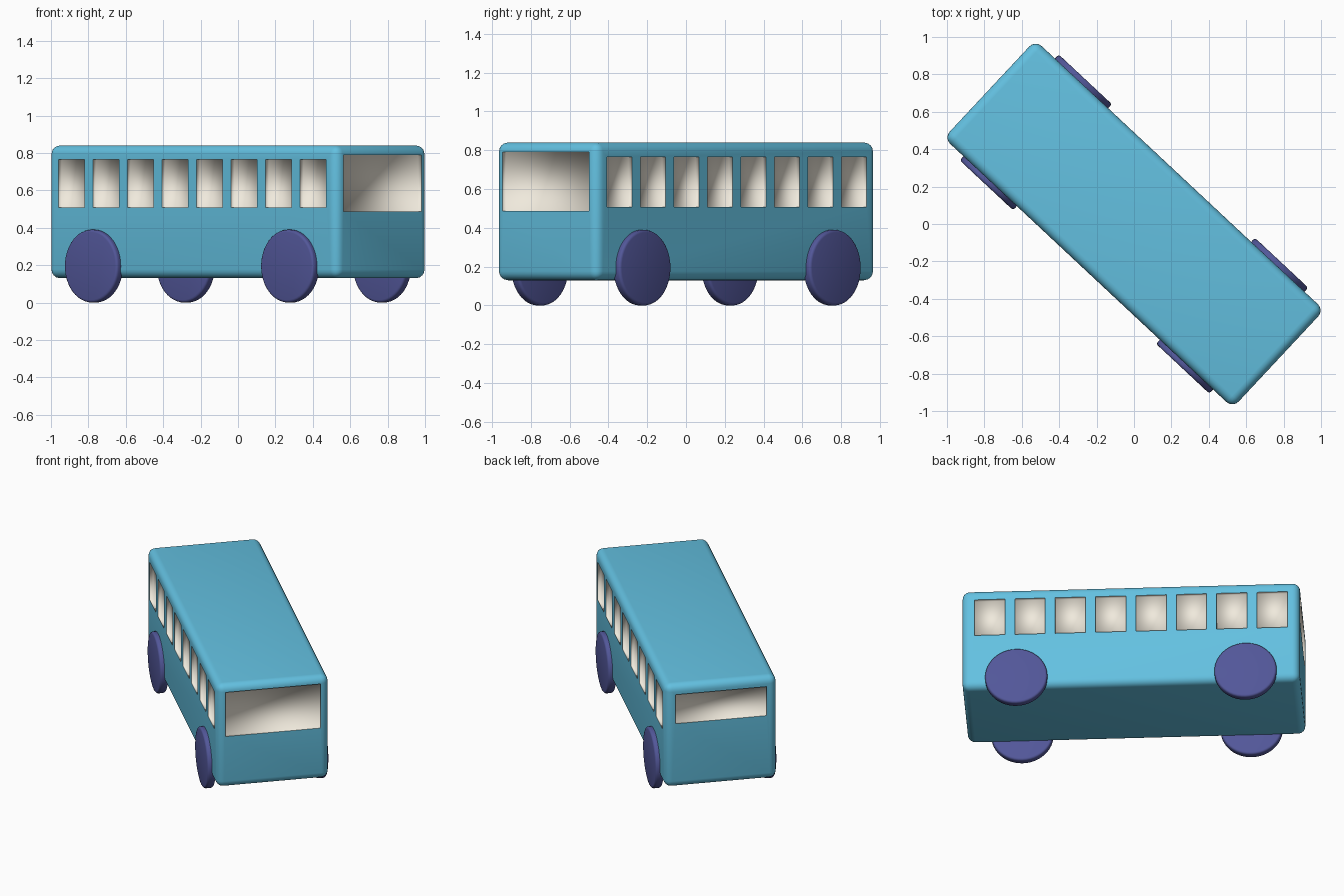
import bpy, bmesh, math
from mathutils import Matrix

if "Cube" in bpy.data.objects:
    bpy.data.objects.remove(bpy.data.objects["Cube"])

TURN = Matrix.Rotation(math.radians(-43.06), 4, 'Z')   # bus stands diagonally
HL, HW, Z0, Z1 = 1.057, 0.358, 0.13, 0.84              # body half sizes and heights
DEPTH = 0.025                                          # window recess


def material(name, rgb):
    m = bpy.data.materials.new(name)
    m.diffuse_color = (*rgb, 1)
    m.use_nodes = True
    m.node_tree.nodes["Principled BSDF"].inputs["Base Color"].default_value = m.diffuse_color
    return m


def make(name, bm, mats):
    me = bpy.data.meshes.new(name)
    bm.normal_update()
    bm.to_mesh(me)
    bm.free()
    ob = bpy.data.objects.new(name, me)
    bpy.context.collection.objects.link(ob)
    for m in mats:
        me.materials.append(m)
    return ob


def add_box(bm, lo, hi):
    size = [b - a for a, b in zip(lo, hi)]
    mid = [(a + b) / 2 for a, b in zip(lo, hi)]
    bmesh.ops.create_cube(bm, size=1, matrix=Matrix.Translation(mid) @ Matrix.Diagonal((*size, 1)))


blue = material("body_blue", (0.125, 0.53, 0.75))
cream = material("window_cream", (0.87, 0.82, 0.72))
navy = material("wheel_navy", (0.085, 0.095, 0.32))

# Rounded body
bm = bmesh.new()
add_box(bm, (-HL, -HW, Z0), (HL, HW, Z1))
bmesh.ops.bevel(bm, geom=bm.edges[:], offset=0.047, segments=5, profile=0.5, affect='EDGES')
body = make("bus_body", bm, [blue, cream])

# Window recess cutters: eight per side, windscreen, smaller rear window
bm = bmesh.new()
for side in (-1, 1):
    y = sorted((side * (HW - DEPTH), side * (HW + 0.1)))
    for i in range(8):
        x = (i - 3.5) * 0.2528
        add_box(bm, (x - 0.095, y[0], 0.508), (x + 0.095, y[1], 0.765))
add_box(bm, (HL - DEPTH, -0.305, 0.486), (HL + 0.1, 0.305, 0.79))
add_box(bm, (-HL - 0.1, -0.292, 0.573), (-HL + DEPTH, 0.292, 0.773))
for f in bm.faces:
    f.material_index = 1
cutter = make("window_cutter", bm, [blue, cream])

mod = body.modifiers.new("windows", 'BOOLEAN')
mod.operation, mod.solver, mod.object = 'DIFFERENCE', 'EXACT', cutter
bpy.context.view_layer.objects.active = body
bpy.ops.object.modifier_apply(modifier=mod.name)
bpy.data.objects.remove(cutter)

# Smooth body and recesses, crisp only at the window rims
bm = bmesh.new()
bm.from_mesh(body.data)
for f in bm.faces:
    f.smooth = True
for e in bm.edges:
    e.smooth = len({f.material_index for f in e.link_faces}) == 1
bm.to_mesh(body.data)
bm.free()
body.data.transform(TURN)

# Wheels
for end, ex in (("front", 1), ("rear", -1)):
    for side, sy in (("left", 1), ("right", -1)):
        bm = bmesh.new()
        place = Matrix.Translation((ex * 0.718, sy * 0.36, 0.195)) @ Matrix.Rotation(math.pi / 2, 4, 'X')
        bmesh.ops.create_cone(bm, cap_ends=True, segments=48, radius1=0.195, radius2=0.195,
                              depth=0.055, matrix=place)
        rims = [e for e in bm.edges if any(len(f.verts) > 4 for f in e.link_faces)]
        bmesh.ops.bevel(bm, geom=rims, offset=0.014, segments=3, profile=0.5, affect='EDGES')
        for f in bm.faces:
            f.smooth = True
        wheel = make(f"{end}_{side}_wheel", bm, [navy])
        wheel.data.transform(TURN)
